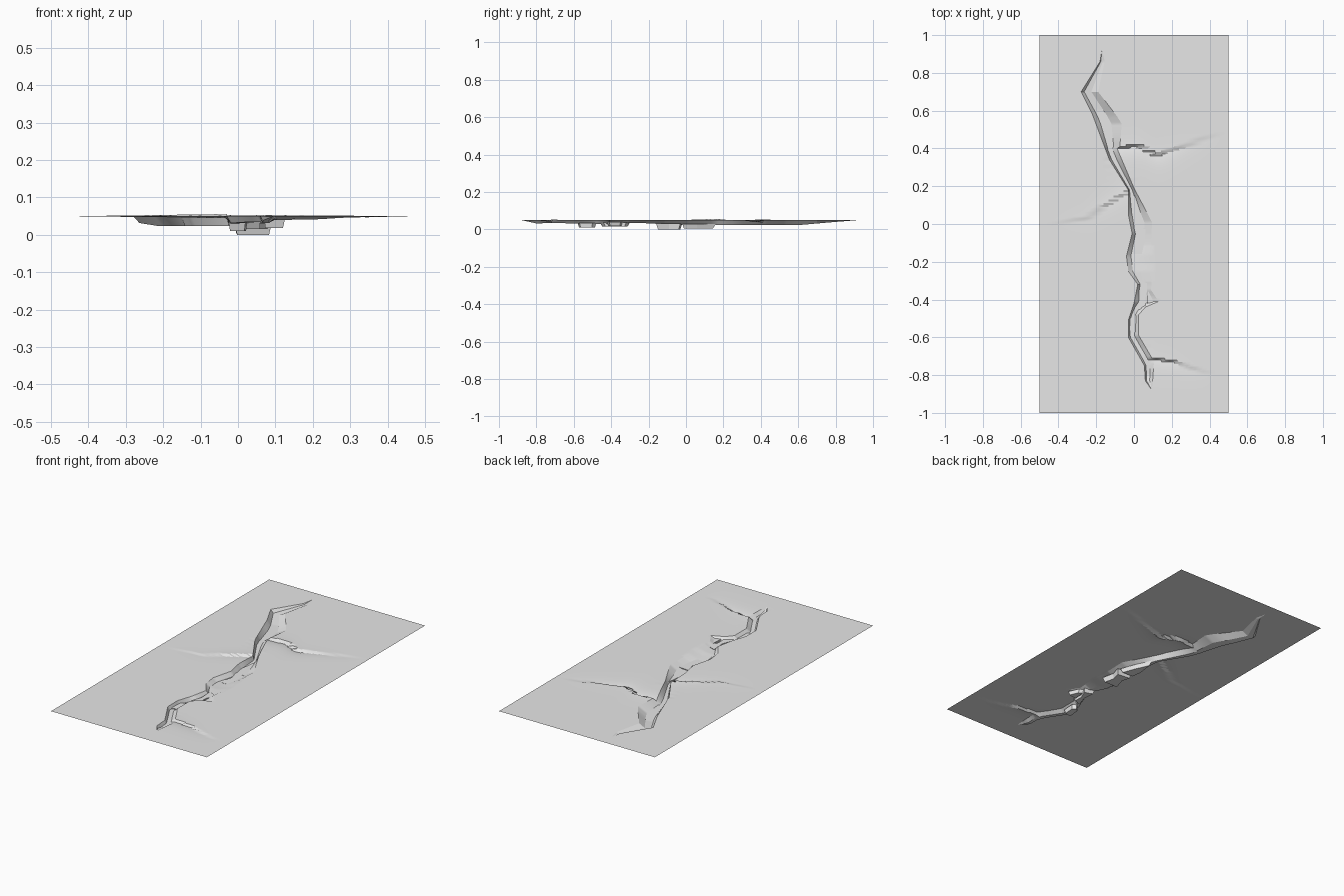
import bpy, bmesh, math

cube = bpy.data.objects.get("Cube")
if cube:
    bpy.data.objects.remove(cube)

stone = bpy.data.materials.new("pale grey stone")
stone.use_nodes = True
GREY = (0.8, 0.8, 0.8, 1)
stone.diffuse_color = GREY
stone.node_tree.nodes["Principled BSDF"].inputs["Base Color"].default_value = GREY

GROUND = 0.05

# Crack rims as (y, x), and floor height as (y, z), all from front to back
LEFT = [(-.88, .095), (-.83, .06), (-.75, .055), (-.6, -.03), (-.51, -.03), (-.42, 0),
        (-.32, .02), (-.25, -.03), (-.17, -.04), (-.05, -.01), (.05, -.03), (.18, -.03),
        (.34, -.13), (.58, -.22), (.7, -.28), (.86, -.18), (.92, -.17)]
RIGHT = [(-.88, .095), (-.74, .105), (-.71, .095), (-.59, .025), (-.48, .025), (-.44, .06),
         (-.41, .13), (-.35, .09), (-.21, .1), (-.16, .09), (.01, .095), (.19, 0),
         (.4, -.09), (.41, -.075), (.53, -.065), (.57, -.09), (.7, -.19), (.86, -.155),
         (.92, -.17)]
FLOOR = [(-.88, .05), (-.8, .032), (-.7, .035), (-.5, .028), (-.25, .035), (-.1, .027),
         (.2, .023), (.6, .023), (.75, .036), (.92, .05)]

# Side fissures as (x, y, strength), with sink on the front side and lift behind
FISSURES = [
    ([(-.13, .4, 1), (.03, .415, 1), (.12, .36, .75), (.28, .42, .35), (.46, .48, 0)], .014, .004),
    ([(-.45, .0, 0), (-.25, .03, .4), (-.15, .1, .8), (-.02, .18, 1)], .006, .006),
    ([(.07, -.71, 1), (.2, -.725, .8), (.3, -.76, .4), (.42, -.8, 0)], .012, .003),
]


def interp(points, t, col=1):
    if t <= points[0][0]:
        return points[0][col]
    for a, b in zip(points, points[1:]):
        if t <= b[0]:
            return a[col] + (b[col] - a[col]) * (t - a[0]) / (b[0] - a[0])
    return points[-1][col]


def ground_height(x, y):
    z = GROUND
    for path, sink, lift in FISSURES:
        if path[0][0] <= x <= path[-1][0]:
            d = y - interp(path, x)
            strength = interp(path, x, 2)
            z += strength * (lift if d >= 0 else -sink) * math.exp(-abs(d) / .045)
    return z


def make_object(name, bm):
    mesh = bpy.data.meshes.new(name)
    bm.to_mesh(mesh)
    bm.free()
    obj = bpy.data.objects.new(name, mesh)
    bpy.context.collection.objects.link(obj)
    mesh.materials.append(stone)
    return obj


# Ground sheet: rows across the slab, each following the rims and the trough
COLS = 18
bm = bmesh.new()
rows = []
for i in range(201):
    y = round(-1 + i * .01, 2)
    left, right = interp(LEFT, y), interp(RIGHT, y)
    width = right - left
    floor = interp(FLOOR, y)
    line = []
    for k in range(COLS + 1):
        x = -.5 + (left + .5) * k / COLS
        line.append((x, y, ground_height(x, y)))
    for f in (.18, .6):
        x = left + width * f
        z = min(floor, ground_height(x, y)) if width > .001 else ground_height(left, y)
        line.append((x, y, z))
    for k in range(COLS + 1):
        x = right + (.5 - right) * k / COLS
        line.append((x, y, ground_height(x, y)))
    rows.append([bm.verts.new(p) for p in line])
for a, b in zip(rows, rows[1:]):
    for k in range(len(a) - 1):
        bm.faces.new((a[k], a[k + 1], b[k + 1], b[k]))
bmesh.ops.remove_doubles(bm, verts=bm.verts, dist=.0001)
sheet = make_object("cracked_ground", bm)
bpy.ops.object.select_all(action='DESELECT')
sheet.select_set(True)
bpy.context.view_layer.objects.active = sheet
bpy.ops.object.shade_smooth_by_angle(angle=math.radians(25))


# Broken chunks wedged in the crack: outline prisms that narrow downward
def chunk(name, outline, bottom, top, taper=.85):
    bm = bmesh.new()
    cx = sum(p[0] for p in outline) / len(outline)
    cy = sum(p[1] for p in outline) / len(outline)
    upper = [bm.verts.new((x, y, top)) for x, y in outline]
    lower = [bm.verts.new((cx + (x - cx) * taper, cy + (y - cy) * taper, bottom))
             for x, y in outline]
    bm.faces.new(upper)
    bm.faces.new(lower[::-1])
    for k in range(len(outline)):
        n = (k + 1) % len(outline)
        bm.faces.new((upper[k], lower[k], lower[n], upper[n]))
    bmesh.ops.recalc_face_normals(bm, faces=bm.faces)
    make_object(name, bm)


chunk("middle_block", [(-.01, -.16), (.09, -.16), (.075, -.09), (.09, -.03), (0, -.02),
                       (.015, -.08)], 0, .031)
chunk("long_splinter", [(.0, -.02), (.08, -.02), (.05, .06), (.005, .16), (-.01, .05)], .004, .029)
chunk("side_block", [(.07, -.42), (.125, -.41), (.1, -.35), (.075, -.34)], .018, .04)
chunk("slanted_block", [(.01, -.46), (.06, -.44), (.06, -.38), (.085, -.32), (.03, -.3),
                        (.035, -.38)], .016, .037)
chunk("front_block", [(-.025, -.58), (.02, -.57), (.025, -.5), (.005, -.48), (-.02, -.5)],
      .01, .035)
